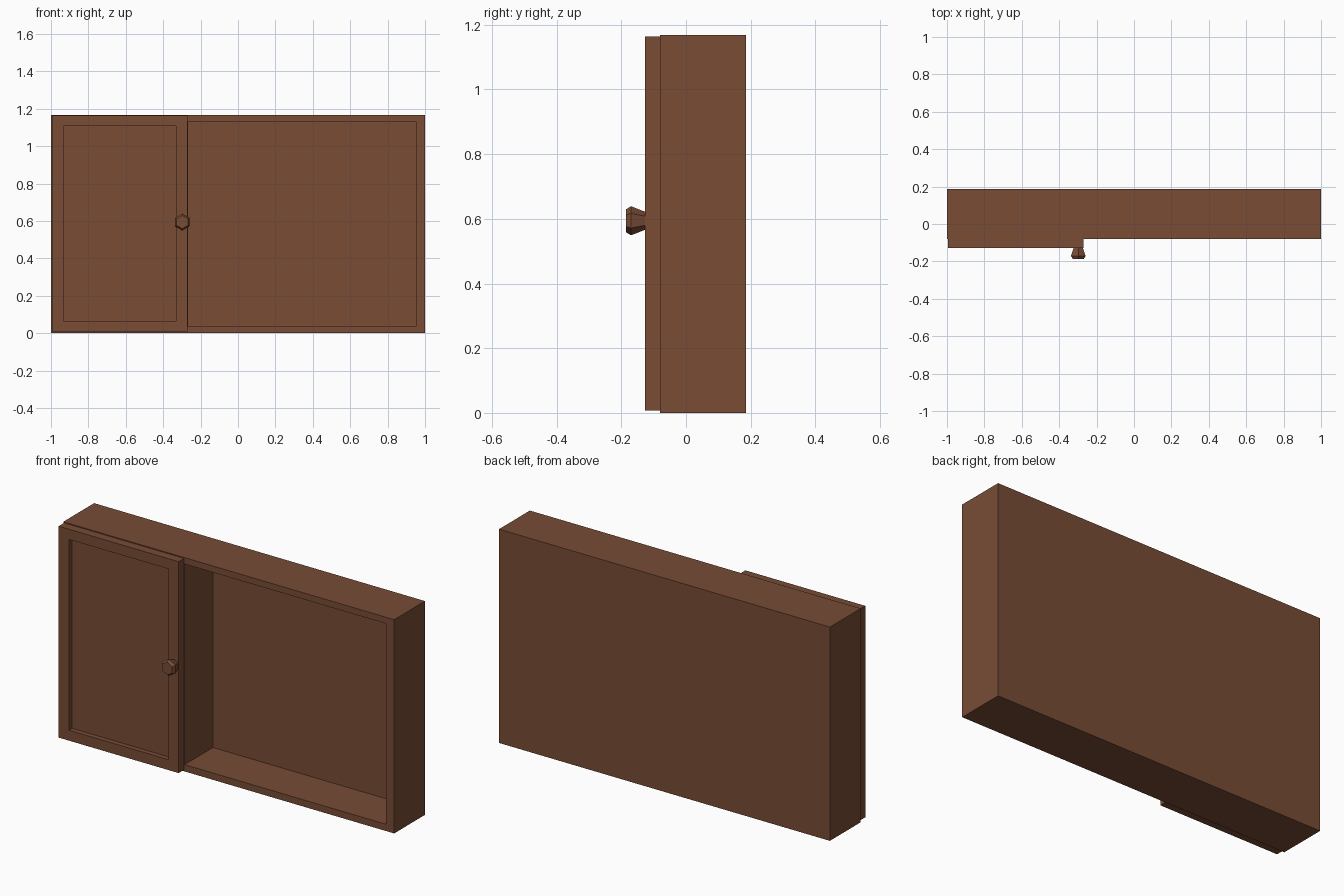
import bpy, bmesh, math

if "Cube" in bpy.data.objects:
    bpy.data.objects.remove(bpy.data.objects["Cube"])

wood = bpy.data.materials.new("brown_wood")
wood.diffuse_color = (0.188, 0.072, 0.036, 1)
wood.use_nodes = True
wood.node_tree.nodes["Principled BSDF"].inputs["Base Color"].default_value = wood.diffuse_color


def make_object(name, bm):
    bmesh.ops.recalc_face_normals(bm, faces=bm.faces)
    mesh = bpy.data.meshes.new(name)
    bm.to_mesh(mesh)
    bm.free()
    mesh.materials.append(wood)
    obj = bpy.data.objects.new(name, mesh)
    bpy.context.collection.objects.link(obj)
    return obj


def box(name, lo, hi):
    bm = bmesh.new()
    bmesh.ops.create_cube(bm, size=1)
    for v in bm.verts:
        v.co = [(a + b) / 2 + c * (b - a) for a, b, c in zip(lo, hi, v.co)]
    return make_object(name, bm)


def carve(obj, lo, hi):
    """Cut a box-shaped recess into obj."""
    cutter = box("cutter", lo, hi)
    cutter.hide_render = True
    mod = obj.modifiers.new("recess", "BOOLEAN")
    mod.operation = "DIFFERENCE"
    mod.solver = "EXACT"
    mod.object = cutter
    bpy.context.view_layer.objects.active = obj
    bpy.ops.object.modifier_apply(modifier=mod.name)
    bpy.data.objects.remove(cutter)


# Cabinet case with an open bay and a bay behind the door
case = box("cabinet_case", (-1, -0.08, 0), (1, 0.186, 1.168))
for x0, x1 in ((-0.952, -0.315), (-0.267, 0.952)):
    carve(case, (x0, -0.2, 0.037), (x1, 0.165, 1.133))

# Door with a recessed panel
door = box("door", (-0.995, -0.127, 0.008), (-0.27, -0.08, 1.163))
carve(door, (-0.934, -0.2, 0.065), (-0.331, -0.1, 1.107))

# Six-sided knob, lathed from (y, radius) rings
bm = bmesh.new()
sides = 6
rings = []
for y, r in ((-0.127, 0.028), (-0.17, 0.045), (-0.186, 0.035)):
    ring = []
    for i in range(sides):
        a = 2 * math.pi * i / sides
        ring.append(bm.verts.new((-0.298 + r * math.sin(a), y, 0.594 + r * math.cos(a))))
    rings.append(ring)
for a, b in zip(rings, rings[1:]):
    for i in range(sides):
        j = (i + 1) % sides
        bm.faces.new((a[i], a[j], b[j], b[i]))
bm.faces.new(rings[0])
bm.faces.new(rings[-1])
make_object("door_knob", bm)
